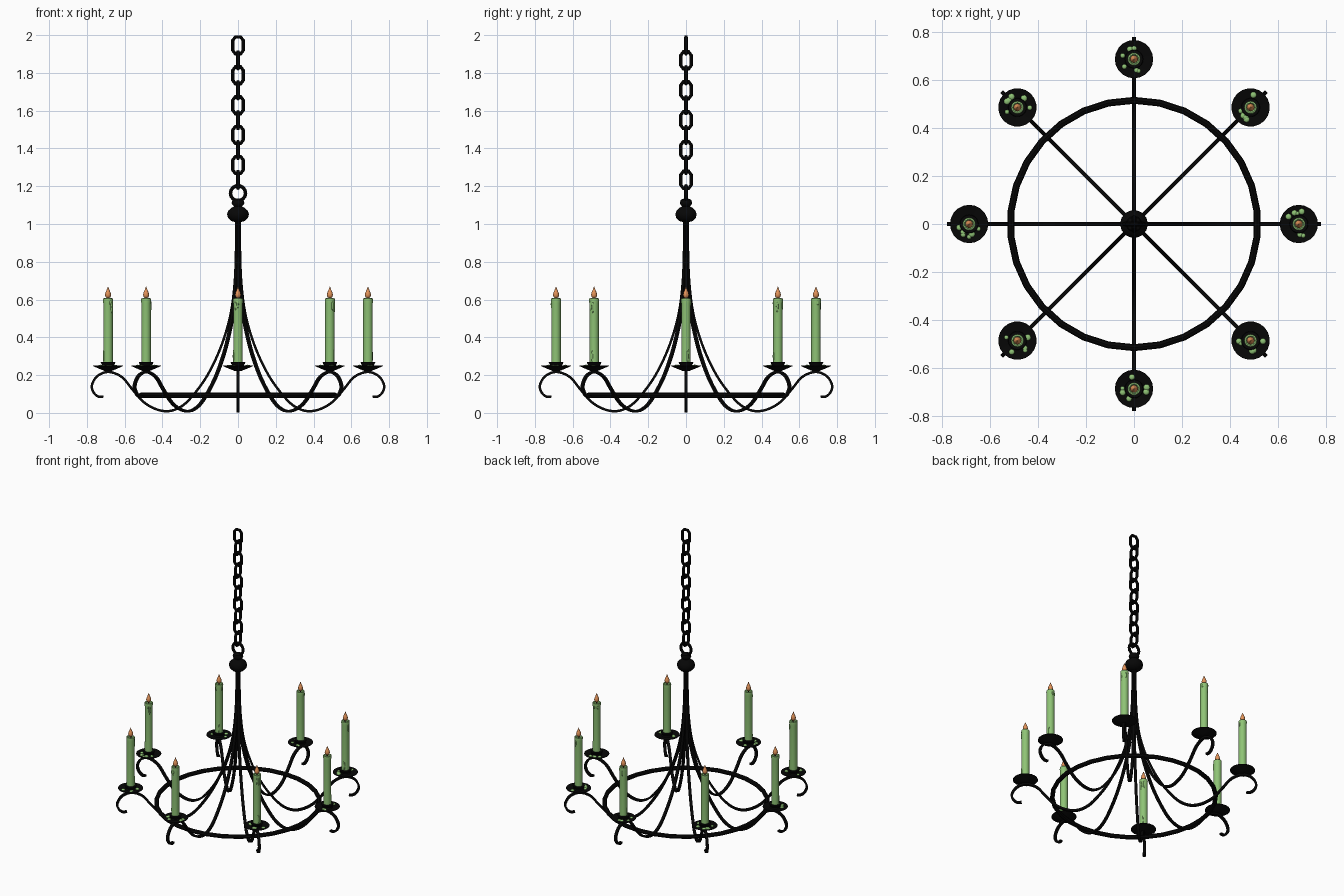
import bpy, bmesh, math, random
from mathutils import Matrix, Vector

if "Cube" in bpy.data.objects:
    bpy.data.objects.remove(bpy.data.objects["Cube"])

random.seed(4)


def material(name, rgb):
    m = bpy.data.materials.new(name)
    m.diffuse_color = (*rgb, 1)
    m.use_nodes = True
    m.node_tree.nodes["Principled BSDF"].inputs["Base Color"].default_value = m.diffuse_color
    return m


IRON = material("black iron", (0.002, 0.002, 0.002))
WAX = material("green wax", (0.275, 0.55, 0.18))
FLAME = material("orange flame", (0.76, 0.29, 0.1))


def finish(bm, name, mat, matrix=Matrix(), angle=40):
    bmesh.ops.recalc_face_normals(bm, faces=bm.faces)
    me = bpy.data.meshes.new(name)
    bm.to_mesh(me)
    bm.free()
    me.materials.append(mat)
    ob = bpy.data.objects.new(name, me)
    bpy.context.collection.objects.link(ob)
    ob.matrix_world = matrix
    bpy.ops.object.select_all(action='DESELECT')
    ob.select_set(True)
    bpy.context.view_layer.objects.active = ob
    bpy.ops.object.shade_smooth_by_angle(angle=math.radians(angle))
    return ob


def sweep(path, across, thick, sides=8, closed=False):
    """Tube (or flat bar with 4 sides) along a planar path (u, v) lying in the xz plane."""
    bm = bmesh.new()
    pts = [Vector((u, 0, v)) for u, v in path]
    n = len(pts)
    scale, turn = (math.sqrt(2), math.pi / 4) if sides == 4 else (1, 0)
    rings = []
    for i, p in enumerate(pts):
        a = pts[i - 1] if closed or i else p
        b = pts[(i + 1) % n] if closed or i < n - 1 else p
        t = (b - a).normalized()
        normal = Vector((-t.z, 0, t.x))
        angles = [turn + k * math.tau / sides for k in range(sides)]
        rings.append([bm.verts.new(p + normal * thick * scale * math.cos(g)
                                   + Vector((0, across * scale * math.sin(g), 0))) for g in angles])
    for i in range(n if closed else n - 1):
        r, s = rings[i], rings[(i + 1) % n]
        for k in range(sides):
            j = (k + 1) % sides
            bm.faces.new((r[k], r[j], s[j], s[k]))
    if not closed:
        bm.faces.new(rings[0])
        bm.faces.new(rings[-1])
    return bm


def lathe(profile, sides):
    """Solid of revolution from (radius, z) points, capped at both ends."""
    bm = bmesh.new()
    rings = [[bm.verts.new((r * math.cos(k * math.tau / sides), r * math.sin(k * math.tau / sides), z))
              for k in range(sides)] for r, z in profile]
    for a, b in zip(rings, rings[1:]):
        for k in range(sides):
            j = (k + 1) % sides
            bm.faces.new((a[k], a[j], b[j], b[k]))
    bm.faces.new(rings[0])
    bm.faces.new(rings[-1])
    return bm


def smooth_path(pts, steps=4):
    """Catmull-Rom curve through the points."""
    p = [Vector(q) for q in [pts[0], *pts, pts[-1]]]
    out = []
    for a, b, c, d in zip(p, p[1:], p[2:], p[3:]):
        for s in range(steps):
            t = s / steps
            out.append(0.5 * (2 * b + (c - a) * t + (2 * a - 5 * b + 4 * c - d) * t ** 2
                              + (3 * b - a - 3 * c + d) * t ** 3))
    return out + [p[-1]]


def blob(bm, loc, size):
    bmesh.ops.create_icosphere(bm, subdivisions=2, radius=1,
                               matrix=Matrix.Translation(loc) @ Matrix.Diagonal((*size, 1)))


# Chain: octagonal links, alternately turned a quarter
link = [(0.014, 0.045), (0.028, 0.026), (0.028, -0.026), (0.014, -0.045)]
link += [(-u, -v) for u, v in link]
for i in range(10):
    turn = Matrix.Rotation(math.pi / 2 * (i % 2), 4, 'Z')
    finish(sweep(link, 0.0095, 0.0095, 8, True), "chain_link", IRON,
           Matrix.Translation((0, 0, 1.9455 - i * 0.0791)) @ turn)

# Hanging eye above the hub
eye = [(0.04 * math.cos(a * math.tau / 14), 0.04 * math.sin(a * math.tau / 14)) for a in range(14)]
finish(sweep(eye, 0.0095, 0.0095, 8, True), "hanging_eye", IRON, Matrix.Translation((0, 0, 1.163)))

# Turned hub
finish(lathe([(0.012, 1.01), (0.035, 1.015), (0.053, 1.032), (0.058, 1.052), (0.052, 1.07),
              (0.033, 1.087), (0.02, 1.093), (0.03, 1.102), (0.034, 1.112), (0.029, 1.127),
              (0.012, 1.135)], 14), "hub", IRON)

# Support ring
ring = [(0.516 * math.sin(a * math.tau / 30), 0.516 * math.cos(a * math.tau / 30)) for a in range(30)]
finish(sweep(ring, 0.0145, 0.0145, 8, True), "support_ring", IRON,
       Matrix.Translation((0, 0, 0.093)) @ Matrix.Rotation(-math.pi / 2, 4, 'X'))

# Flat bar arms with candles
arm_path = smooth_path([(0.007, 1.03), (0.01, 0.82), (0.022, 0.64), (0.042, 0.51), (0.076, 0.39),
                        (0.12, 0.28), (0.18, 0.17), (0.26, 0.068), (0.32, 0.023), (0.378, 0.009),
                        (0.44, 0.022), (0.5, 0.058), (0.56, 0.125), (0.615, 0.19), (0.685, 0.217),
                        (0.745, 0.195), (0.774, 0.145), (0.763, 0.106), (0.738, 0.086),
                        (0.712, 0.087)])
for i in range(8):
    spin = Matrix.Rotation(i * math.pi / 4, 4, 'Z')
    seat = spin @ Matrix.Translation((0.688, 0, 0))
    finish(sweep(arm_path, 0.0088, 0.0065, 4), "arm", IRON, spin)

    # Drip pan with candle cup
    finish(lathe([(0.018, 0.222), (0.036, 0.229), (0.062, 0.24), (0.08, 0.248), (0.079, 0.251),
                  (0.058, 0.247), (0.034, 0.243), (0.031, 0.251), (0.039, 0.266), (0.037, 0.27),
                  (0.022, 0.27)], 20), "drip_pan", IRON, seat)

    # Candle with runs of wax
    bm = lathe([(0.025, 0.262), (0.025, 0.58), (0.027, 0.594), (0.026, 0.605), (0.02, 0.607),
                (0.016, 0.6)], 16)
    for _ in range(2):
        a, h = random.uniform(0, math.tau), random.uniform(0.015, 0.04)
        blob(bm, (0.0225 * math.cos(a), 0.0225 * math.sin(a), 0.6 - h), (0.006, 0.006, h))
    a = random.uniform(0, math.tau)
    blob(bm, (0.0225 * math.cos(a), 0.0225 * math.sin(a), 0.3), (0.006, 0.006, 0.04))
    finish(bm, "candle", WAX, seat)

    # Wax drops lying in the pan
    bm = bmesh.new()
    for _ in range(6):
        a, d, s = random.uniform(0, math.tau), random.uniform(0.042, 0.054), random.uniform(0.009, 0.014)
        blob(bm, (d * math.cos(a), d * math.sin(a), 0.248), (s, s, 0.007))
    finish(bm, "wax_drops", WAX, seat)

    # Wick and flame
    finish(lathe([(0.004, 0.598), (0.004, 0.613)], 6), "wick", IRON, seat)
    finish(lathe([(0.004, 0.606), (0.013, 0.613), (0.0165, 0.624), (0.0135, 0.637), (0.007, 0.652),
                  (0.001, 0.668)], 10), "flame", FLAME, seat)
